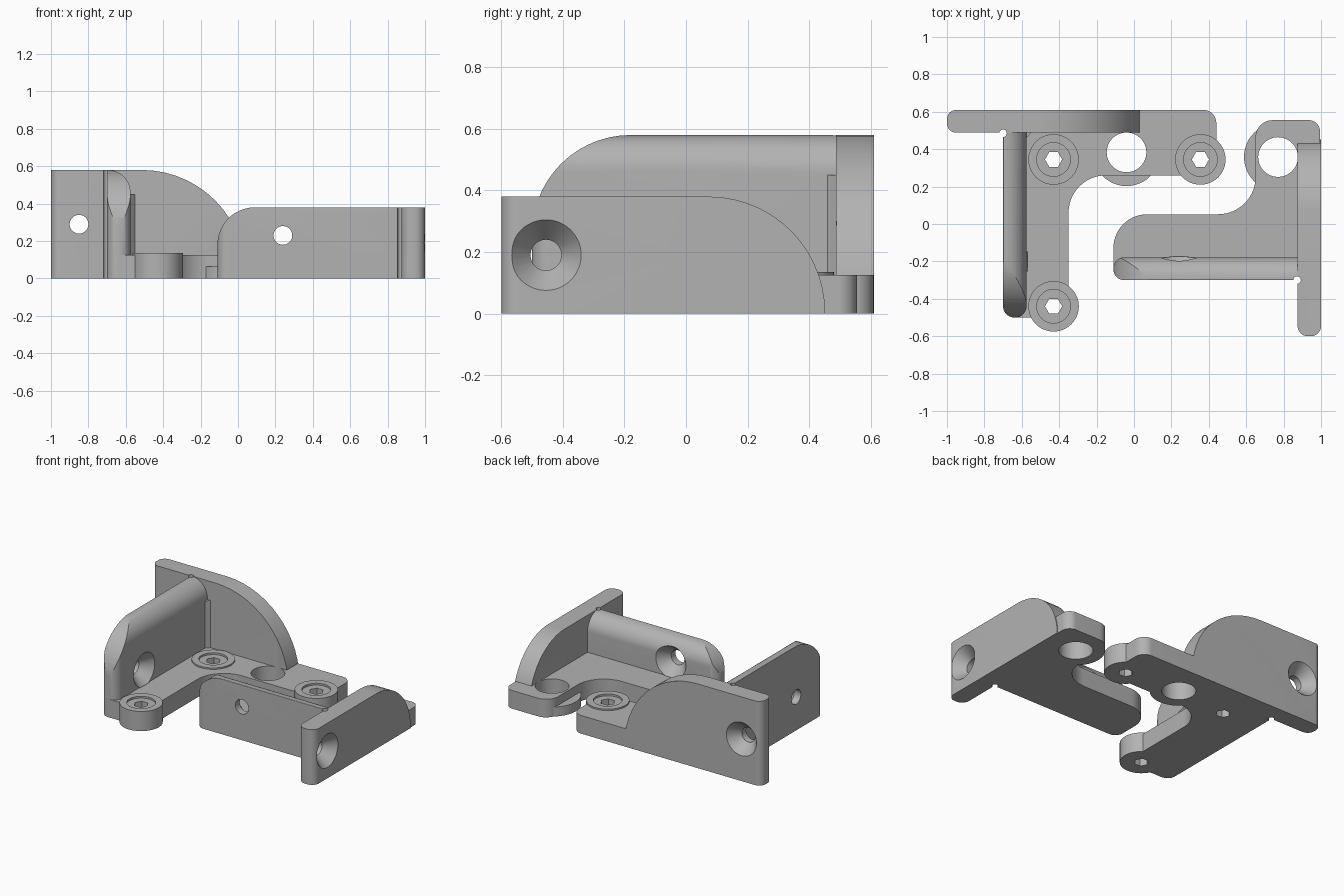
import bpy, bmesh, math
from mathutils import Vector, Matrix

cube = bpy.data.objects.get("Cube")
if cube:
    bpy.data.objects.remove(cube, do_unlink=True)

grey = bpy.data.materials.new("plain grey")
grey.use_nodes = True
grey.diffuse_color = (0.45, 0.45, 0.45, 1)
grey.node_tree.nodes["Principled BSDF"].inputs["Base Color"].default_value = (0.45, 0.45, 0.45, 1)


def make(name, bm):
    bmesh.ops.recalc_face_normals(bm, faces=bm.faces)
    mesh = bpy.data.meshes.new(name)
    bm.to_mesh(mesh)
    bm.free()
    mesh.materials.append(grey)
    ob = bpy.data.objects.new(name, mesh)
    bpy.context.collection.objects.link(ob)
    return ob


def rounded(corners, steps=14):
    """Outline from (u, v, radius) corners, each corner filleted."""
    out = []
    n = len(corners)
    for i, (u, v, r) in enumerate(corners):
        p = Vector((u, v))
        if not r:
            out.append(p)
            continue
        a = (Vector(corners[i - 1][:2]) - p).normalized()
        b = (Vector(corners[(i + 1) % n][:2]) - p).normalized()
        half = a.angle(b) / 2
        centre = p + (a + b).normalized() * r / math.sin(half)
        start = p + a * r / math.tan(half) - centre
        end = p + b * r / math.tan(half) - centre
        sweep = start.angle(end)
        for k in range(steps + 1):
            t = k / steps
            w = (start * math.sin((1 - t) * sweep) + end * math.sin(t * sweep)) / math.sin(sweep)
            out.append(centre + w)
    return out


def prism(name, corners, axis, lo, hi):
    """Extrude a rounded outline along an axis."""
    place = {"x": lambda p, h: (h, p.x, p.y),
             "y": lambda p, h: (p.x, h, p.y),
             "z": lambda p, h: (p.x, p.y, h)}[axis]
    bm = bmesh.new()
    pts = rounded(corners)
    low = [bm.verts.new(place(p, lo)) for p in pts]
    high = [bm.verts.new(place(p, hi)) for p in pts]
    bm.faces.new(low)
    bm.faces.new(high)
    for i in range(len(pts)):
        bm.faces.new((low[i - 1], low[i], high[i], high[i - 1]))
    return make(name, bm)


def cone(name, start, direction, length, r1, r2=None, sides=48, turn=0):
    d = Vector(direction)
    bm = bmesh.new()
    mat = (Matrix.Translation(Vector(start) + d * length / 2)
           @ d.to_track_quat("Z", "Y").to_matrix().to_4x4() @ Matrix.Rotation(turn, 4, "Z"))
    bmesh.ops.create_cone(bm, cap_ends=True, segments=sides, radius1=r1,
                          radius2=r1 if r2 is None else r2, depth=length, matrix=mat)
    return make(name, bm)


def combine(target, others, operation):
    for other in others:
        mod = target.modifiers.new("combine", "BOOLEAN")
        mod.operation = operation
        mod.solver = "EXACT"
        mod.object = other
        bpy.context.view_layer.update()
        deps = bpy.context.evaluated_depsgraph_get()
        mesh = bpy.data.meshes.new_from_object(target.evaluated_get(deps))
        target.modifiers.clear()
        target.data = mesh
        bpy.data.objects.remove(other, do_unlink=True)
    return target


def countersink(point, direction):
    """Conical screw seat with a through hole, entering at point."""
    p, d = Vector(point), Vector(direction)
    return [cone("seat", p - d * 0.005, d, 0.08, 0.119, 0.05),
            cone("hole", p - d * 0.005, d, 0.16, 0.05)]


def finish(ob):
    ob.data.materials.clear()
    ob.data.materials.append(grey)
    bpy.ops.object.select_all(action="DESELECT")
    ob.select_set(True)
    bpy.context.view_layer.objects.active = ob
    bpy.ops.object.shade_smooth_by_angle(angle=math.radians(25))


UP = (0, 0, 1)
FLOOR = 0.125

# Large bracket: L-shaped floor
large = prism("large_bracket", [
    (-0.695, 0.6, 0), (-0.695, -0.5, 0.06), (-0.35, -0.5, 0.05), (-0.35, 0.26, 0.2),
    (0.44, 0.26, 0.05), (0.44, 0.61, 0.07), (-0.695, 0.61, 0)], "z", 0, FLOOR)

# Back wall with a long curved shoulder and rounded outer end
back = prism("back_wall", [(-1, 0, 0), (0.04, 0, 0), (0.04, 0.58, 0.555), (-1, 0.58, 0)],
             "y", 0.488, 0.61)
back = combine(back, [prism("back_plan", [
    (-1, 0.488, 0.05), (0.1, 0.488, 0), (0.1, 0.61, 0), (-1, 0.61, 0.05)],
    "z", -0.1, 0.7)], "INTERSECT")

# Side wall: curved front, rounded inner top edge, rounded end
side = prism("side_wall", [(-0.5, 0, 0), (0.52, 0, 0), (0.52, 0.58, 0), (-0.5, 0.58, 0.32)],
             "x", -0.7, -0.575)
side = combine(side, [
    prism("side_section", [(-0.7, -0.1, 0), (-0.575, -0.1, 0), (-0.575, 0.58, 0.12),
                           (-0.7, 0.58, 0.004)], "y", -0.6, 0.6),
    prism("side_plan", [(-0.7, -0.5, 0.06), (-0.575, -0.5, 0.06), (-0.575, 0.55, 0),
                        (-0.7, 0.55, 0)], "z", -0.1, 0.7)], "INTERSECT")
corner = prism("corner_fillet", [(-0.6, 0.5, 0), (-0.6, 0.46, 0), (-0.575, 0.46, 0),
                                 (-0.55, 0.488, 0), (-0.55, 0.5, 0)], "z", 0.05, 0.45)

# Screw bosses and the low hinge collar
screws = [(-0.43, -0.44), (-0.43, 0.345), (0.355, 0.345)]
bosses = [cone("boss", (x, y, 0), UP, 0.135, 0.135) for x, y in screws]
collar = cone("collar", (-0.04, 0.383, 0), UP, 0.065, 0.18)
combine(large, [back, side, corner, collar] + bosses, "UNION")

cuts = [cone("pivot_hole", (-0.04, 0.383, -0.1), UP, 0.4, 0.106)]
for x, y in screws:
    cuts.append(cone("recess", (x, y, 0.122), UP, 0.05, 0.09))
    cuts.append(cone("hex_hole", (x, y, -0.1), UP, 0.3, 0.046, sides=6, turn=math.pi / 6))
cuts += countersink((-0.85, 0.61, 0.29), (0, -1, 0))
cuts += countersink((-0.575, -0.2, 0.23), (-1, 0, 0))
cuts.append(cone("relief", (-0.7, 0.485, -0.1), UP, 0.9, 0.02, sides=20))
combine(large, cuts, "DIFFERENCE")
finish(large)

# Small bracket: floor with a rounded arm
small = prism("small_bracket", [
    (-0.11, -0.3, 0.06), (0.99, -0.3, 0), (0.995, 0.555, 0.06), (0.65, 0.555, 0.09),
    (0.65, 0.052, 0.2), (-0.11, 0.052, 0.18)], "z", 0, FLOOR)

# Front wall with curved end and rounded inner top edge
front = prism("front_wall", [(-0.11, 0, 0), (0.9, 0, 0), (0.9, 0.38, 0), (-0.11, 0.38, 0.2)],
              "y", -0.3, -0.178)
front = combine(front, [
    prism("front_section", [(-0.3, -0.1, 0), (-0.178, -0.1, 0), (-0.178, 0.38, 0.115),
                            (-0.3, 0.38, 0.004)], "x", -0.2, 1),
    prism("front_plan", [(-0.11, -0.3, 0.058), (0.95, -0.3, 0), (0.95, -0.178, 0),
                         (-0.11, -0.178, 0.058)], "z", -0.1, 0.5)], "INTERSECT")

# End wall with a curved back shoulder
end = prism("end_wall", [(-0.6, 0, 0), (0.452, 0, 0), (0.452, 0.38, 0.378), (-0.6, 0.38, 0)],
            "x", 0.875, 1)
end = combine(end, [prism("end_plan", [
    (0.875, -0.6, 0.055), (1, -0.6, 0.055), (1, 0.6, 0), (0.875, 0.6, 0)],
    "z", -0.1, 0.5)], "INTERSECT")
collar = cone("collar", (0.77, 0.358, 0), UP, 0.065, 0.182)
combine(small, [front, end, collar], "UNION")

cuts = [cone("pivot_hole", (0.77, 0.358, -0.1), UP, 0.3, 0.106)]
cuts += countersink((1, -0.455, 0.19), (-1, 0, 0))
cuts += countersink((0.24, -0.178, 0.23), (0, -1, 0))
cuts.append(cone("relief", (0.872, -0.3, -0.1), UP, 0.7, 0.02, sides=20))
combine(small, cuts, "DIFFERENCE")
finish(small)
